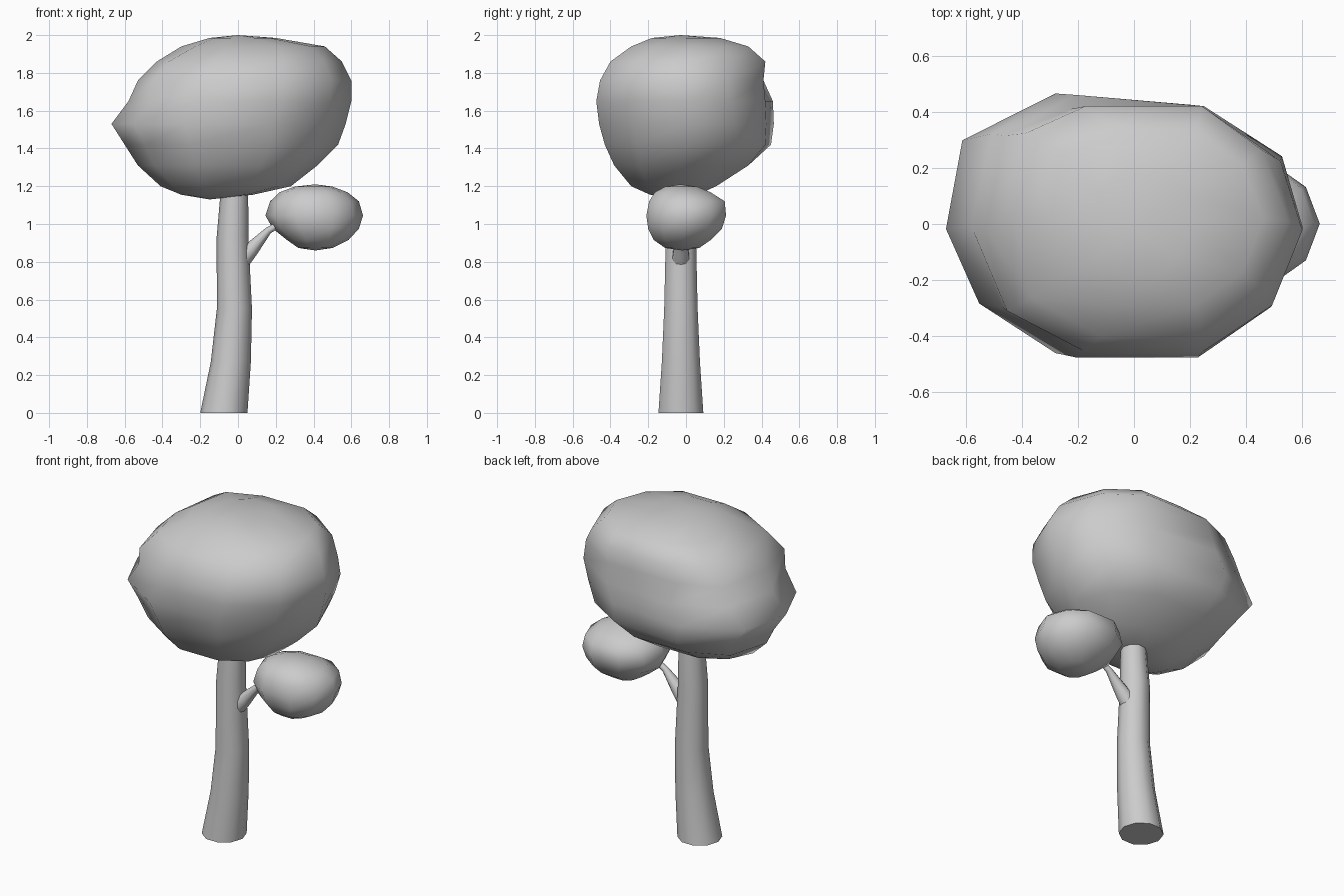
import bpy, bmesh, math
from mathutils import Vector

if "Cube" in bpy.data.objects:
    bpy.data.objects.remove(bpy.data.objects["Cube"])

SIDES = 10
ANGLES = [2 * math.pi * i / SIDES for i in range(SIDES)]


def loft(name, rings, poles=None, angle=180):
    """Skin a stack of rings; close with two poles or with flat caps."""
    bm = bmesh.new()
    loops = [[bm.verts.new(p) for p in r] for r in rings]
    n = len(loops[0])
    for a, b in zip(loops, loops[1:]):
        for i in range(n):
            j = (i + 1) % n
            bm.faces.new((a[i], a[j], b[j], b[i]))
    if poles:
        for loop, pole in ((loops[0], poles[0]), (loops[-1], poles[1])):
            tip = bm.verts.new(pole)
            for i in range(n):
                bm.faces.new((loop[i], loop[(i + 1) % n], tip))
    else:
        bm.faces.new(loops[0])
        bm.faces.new(loops[-1])
    bmesh.ops.recalc_face_normals(bm, faces=bm.faces)
    mesh = bpy.data.meshes.new(name)
    bm.to_mesh(mesh)
    bm.free()
    obj = bpy.data.objects.new(name, mesh)
    bpy.context.collection.objects.link(obj)
    bpy.ops.object.select_all(action='DESELECT')
    obj.select_set(True)
    bpy.context.view_layer.objects.active = obj
    bpy.ops.object.shade_smooth_by_angle(angle=math.radians(angle))
    return obj


def oval(z, x0, x1, y0, y1):
    """Ring with its own reach to the left, right, front and back."""
    cx, cy = (x0 + x1) / 2, (y0 + y1) / 2
    pts = []
    for a in ANGLES:
        c, s = math.cos(a), math.sin(a)
        wide = 1.2 if abs(s) > 0.9 else 1.0     # slightly boxy front and back
        pts.append(Vector((cx + wide * c * (x1 - cx),
                           cy + s * (y1 - cy) / 0.951, z)))
    return pts


def tube_ring(x, z, r, tilt=0.0, y=-0.027):
    """Round ring leaning towards +x by tilt."""
    return [Vector((x + r * math.cos(a) * math.cos(tilt),
                    y + r * math.sin(a),
                    z - r * math.cos(a) * math.sin(tilt))) for a in ANGLES]


# Trunk: gently bent and tapering
trunk = [(-0.075, 0, 0.125), (-0.038, 0.27, 0.106), (-0.019, 0.55, 0.093),
         (-0.029, 0.93, 0.084), (-0.02, 1.15, 0.074), (-0.02, 1.3, 0.065)]
loft("trunk", [tube_ring(*t) for t in trunk], angle=50)

# Side branch
branch = [(0.02, 0.81, 0.05, 0.9), (0.07, 0.865, 0.04, 0.75),
          (0.16, 0.965, 0.019, 0.8), (0.27, 1.03, 0.015, 1.0)]
loft("branch", [tube_ring(*b) for b in branch], angle=50)

# Large crown: z, left, right, front, back
crown = [(1.155, -0.30, 0.08, -0.19, 0.06), (1.20, -0.41, 0.28, -0.29, 0.16),
         (1.31, -0.53, 0.42, -0.38, 0.33), (1.42, -0.60, 0.53, -0.43, 0.45),
         (1.53, -0.67, 0.57, -0.46, 0.465), (1.65, -0.58, 0.60, -0.475, 0.46),
         (1.76, -0.53, 0.60, -0.455, 0.41), (1.86, -0.43, 0.55, -0.40, 0.42),
         (1.94, -0.30, 0.46, -0.29, 0.33), (1.985, -0.15, 0.20, -0.18, 0.18)]
rings = [oval(*c) for c in crown]

# Lumps: (ring, side, dx, dy)
lumps = [(4, 4, -0.06, 0.01), (3, 4, -0.03, 0.03), (2, 4, -0.02, 0.03),
         (5, 4, -0.04, 0.04), (6, 4, -0.04, 0.07), (7, 4, -0.05, 0.06),
         (8, 4, -0.03, 0.04), (6, 3, -0.05, 0), (7, 3, -0.05, 0),
         (6, 6, -0.03, -0.02), (7, 6, -0.03, -0.02), (4, 5, 0, -0.02),
         (3, 2, 0.02, -0.03), (4, 2, 0.02, -0.04), (5, 2, 0.02, -0.04),
         (4, 1, 0.03, -0.03), (5, 1, 0.04, -0.04), (6, 1, 0.03, -0.02)]
for ring, side, dx, dy in lumps:
    rings[ring][side] += Vector((dx, dy, 0))
loft("large_crown", rings, ((-0.15, -0.05, 1.13), (0, -0.03, 2.0)))

# Small crown on the branch
small = [(0.873, 0.32, 0.50, -0.11, 0.07), (0.915, 0.26, 0.585, -0.17, 0.13),
         (0.975, 0.185, 0.64, -0.20, 0.19), (1.045, 0.145, 0.662, -0.21, 0.212),
         (1.12, 0.17, 0.64, -0.195, 0.205), (1.168, 0.22, 0.58, -0.165, 0.13),
         (1.198, 0.30, 0.50, -0.11, 0.06)]
loft("small_crown", [oval(*s) for s in small],
     ((0.41, -0.02, 0.86), (0.41, -0.03, 1.21)))
